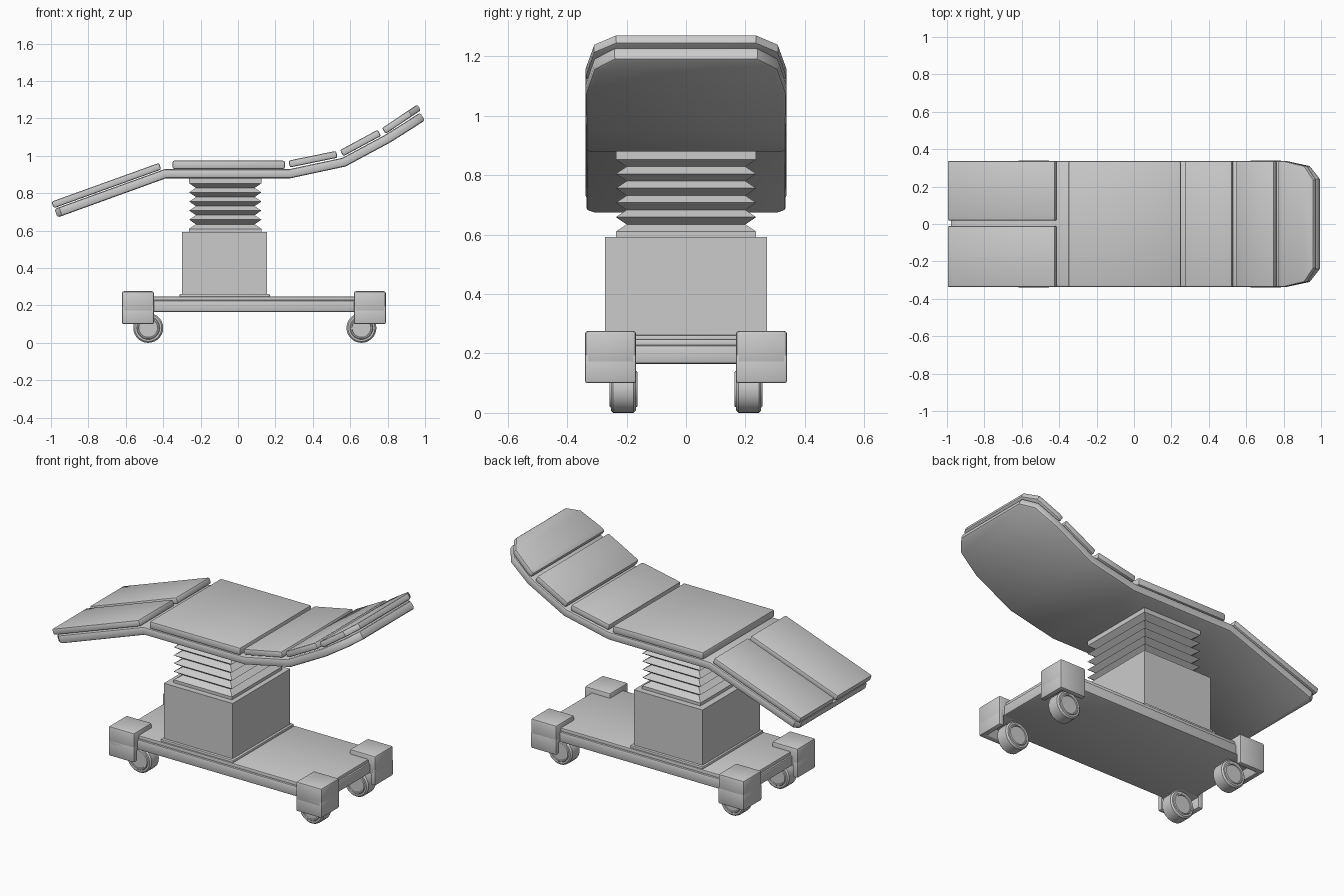
import bpy, bmesh
from mathutils import Vector

if "Cube" in bpy.data.objects:
    bpy.data.objects.remove(bpy.data.objects["Cube"])


def finish(name, bm, bevel=0.0, segs=2, min_angle=0.5):
    """Bevel the sharp edges, then turn the bmesh into an object."""
    bmesh.ops.recalc_face_normals(bm, faces=bm.faces)
    if bevel:
        sharp = [e for e in bm.edges if e.is_manifold and e.calc_face_angle(0) > min_angle]
        bmesh.ops.bevel(bm, geom=sharp, offset=bevel, segments=segs, profile=0.5, affect='EDGES')
    me = bpy.data.meshes.new(name)
    bm.to_mesh(me)
    bm.free()
    ob = bpy.data.objects.new(name, me)
    bpy.context.collection.objects.link(ob)
    bpy.ops.object.select_all(action='DESELECT')
    ob.select_set(True)
    bpy.context.view_layer.objects.active = ob
    bpy.ops.object.shade_smooth_by_angle(angle=0.6)
    return ob


def loft(bm, rings):
    """Skin a list of closed rings and cap both ends."""
    vs = [[bm.verts.new(p) for p in r] for r in rings]
    n = len(rings[0])
    for a, b in zip(vs, vs[1:]):
        for i in range(n):
            bm.faces.new((a[i], a[(i + 1) % n], b[(i + 1) % n], b[i]))
    bm.faces.new(vs[0])
    bm.faces.new(vs[-1])


def rect(x0, x1, y0, y1, z):
    return [(x0, y0, z), (x1, y0, z), (x1, y1, z), (x0, y1, z)]


def box(name, x0, x1, y0, y1, z0, z1, bevel=0.0):
    bm = bmesh.new()
    loft(bm, [rect(x0, x1, y0, y1, z0), rect(x0, x1, y0, y1, z1)])
    return finish(name, bm, bevel)


def slab(name, stations, thick, bevel, segs=2):
    """Plank following (x, z, y0, y1) stations of its underside."""
    pts = [Vector((s[0], 0, s[1])) for s in stations]
    rings = []
    for i, (x, z, y0, y1) in enumerate(stations):
        d = Vector()
        if i > 0:
            d += (pts[i] - pts[i - 1]).normalized()
        if i < len(pts) - 1:
            d += (pts[i + 1] - pts[i]).normalized()
        d.normalize()
        tx, tz = x - d.z * thick, z + d.x * thick
        rings.append([(x, y0, z), (x, y1, z), (tx, y1, tz), (tx, y0, tz)])
    bm = bmesh.new()
    loft(bm, rings)
    return finish(name, bm, bevel, segs, 0.9)


# Bed tray: bent plank with a tapered head end
tray = [(-.965, .67, .31), (-.94, .679, .335), (-.385, .88, .337), (.28, .88, .337),
        (.575, .943, .337), (.815, 1.072, .338), (.945, 1.154, .31), (1.0, 1.19, .24)]
slab("bed_tray", [(x, z, -w, w) for x, z, w in tray], .049, .012)

# Cushions
W = .338
slab("leg_cushion_back", [(-.985, .72, .018, W), (-.41, .927, .018, W)], .037, .009)
slab("leg_cushion_front", [(-.985, .72, -W, -.01), (-.41, .927, -W, -.01)], .037, .009)
slab("seat_cushion", [(-.35, .93, -W, W), (.25, .93, -W, W)], .044, .009)
slab("lumbar_cushion", [(.277, .938, -W, W), (.532, .99, -W, W)], .037, .009)
slab("back_cushion", [(.563, .998, -W, W), (.765, 1.107, -W, W)], .037, .009)
head = [(.79, 1.118, W), (.815, 1.135, W), (.93, 1.212, .31), (.978, 1.244, .235)]
slab("head_cushion", [(x, z, -w, w) for x, z, w in head], .036, .009)

# Bellows: zigzag stack of rectangular rings
cx, hx, hy = -.068, .193, .236
levels = [(.585, .0)]
for k in range(6):
    levels.append((.61 + k * .0486, .0))
    if k < 5:
        levels.append((.634 + k * .0486, .036))
levels.append((.882, .0))
bm = bmesh.new()
loft(bm, [rect(cx - hx + i, cx + hx - i, -hy + i, hy - i, z) for z, i in levels])
finish("bellows", bm)

# Column and its plinth
box("column", -.30, .155, -.272, .272, .25, .592)
box("column_plinth", -.312, .17, -.287, .287, .24, .262, .006)

# Base slab with a stepped top
box("base_lower", -.585, .755, -.305, .305, .165, .228, .01)
box("base_upper", -.575, .745, -.295, .295, .22, .248, .006)

# Corner covers with an L-shaped skirt, and the wheels tucked behind them
for sx, xn in ((-1, "left"), (1, "right")):
    for sy, yn in ((-1, "front"), (1, "back")):
        ox, ix = .085 + sx * .705, .085 + sx * .535
        oy, iy = sy * .34, sy * .168
        mx, my = ox - sx * .032, oy - sy * .032
        # cap over the base corner
        box(f"corner_cap_{xn}_{yn}", min(ox, ix), max(ox, ix), min(oy, iy), max(oy, iy),
            .163, .276, .01)
        # skirt
        ell = [(ox, oy), (ix, oy), (ix, my), (mx, my), (mx, iy), (ox, iy)]
        bm = bmesh.new()
        loft(bm, [[(x, y, z) for x, y in ell] for z in (.1, .2)])
        finish(f"corner_skirt_{xn}_{yn}", bm, .008)
        # wheel: tyre with a raised hub disc, and a bracket up to the base
        wx, wy = .09 + sx * .57, sy * .211
        bm = bmesh.new()
        prof = [(-.047, .052), (-.047, .058), (-.042, .062), (-.042, .072), (-.034, .08)]
        prof = [(-.042, .05)] + prof
        prof += [(-y, r) for y, r in reversed(prof)]
        bmesh.ops.create_circle(bm, segments=28, radius=1)
        unit = [v.co.copy() for v in bm.verts]
        bm.clear()
        loft(bm, [[(wx + u.x * r, wy + y, .08 + u.y * r) for u in unit] for y, r in prof])
        finish(f"wheel_{xn}_{yn}", bm)
        box(f"wheel_bracket_{xn}_{yn}", wx - .03, wx + .03, wy - .03, wy + .03, .1, .18)
